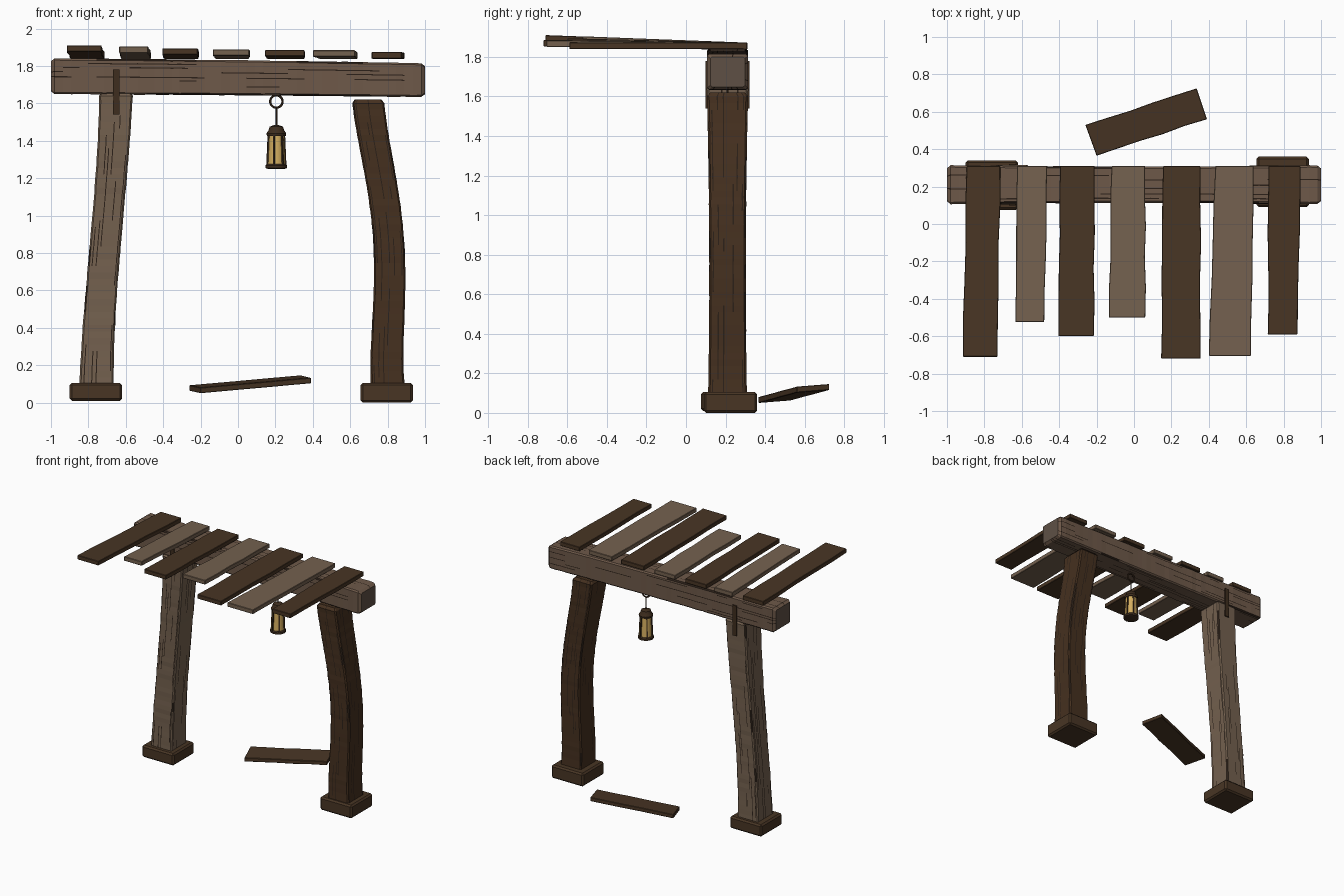
import bpy, bmesh, math, random
from mathutils import Vector, Matrix

if "Cube" in bpy.data.objects:
    bpy.data.objects.remove(bpy.data.objects["Cube"])

random.seed(7)


def material(name, r, g, b):
    def lin(c):
        c /= 255
        return c / 12.92 if c <= 0.04045 else ((c + 0.055) / 1.055) ** 2.4
    m = bpy.data.materials.new(name)
    m.diffuse_color = (lin(r), lin(g), lin(b), 1)
    m.use_nodes = True
    m.node_tree.nodes["Principled BSDF"].inputs["Base Color"].default_value = m.diffuse_color
    return m


DARK = material("dark wood", 72, 53, 36)
LIGHT = material("light wood", 116, 97, 79)
BEAM = material("beam wood", 110, 89, 73)
GRAIN = material("wood grain", 43, 32, 24)
POST = material("brown wood", 69, 48, 31)
ENDS = material("end grain", 94, 80, 69)
IRON = material("rusty iron", 62, 45, 30)
GLASS = material("lantern glow", 212, 174, 96)


def finish(name, bm, mats, bevel=0, smooth=False):
    bmesh.ops.recalc_face_normals(bm, faces=bm.faces)
    me = bpy.data.meshes.new(name)
    bm.to_mesh(me)
    bm.free()
    ob = bpy.data.objects.new(name, me)
    bpy.context.collection.objects.link(ob)
    for m in mats:
        me.materials.append(m)
    if bevel:
        mod = ob.modifiers.new("worn edges", "BEVEL")
        mod.width, mod.segments = bevel, 1
    if smooth:
        bpy.ops.object.select_all(action='DESELECT')
        ob.select_set(True)
        bpy.context.view_layer.objects.active = ob
        bpy.ops.object.shade_smooth_by_angle(angle=math.radians(40))
    return ob


def curve_at(points, s):
    # smooth curve through (position, offset) points
    total = 0
    for i, (si, ci) in enumerate(points):
        for j, (sj, _) in enumerate(points):
            if j != i:
                ci *= (s - sj) / (si - sj)
        total += ci
    return total


def timber(name, center, half_u, half_v, place, wood, ends, density, rings=44):
    """Bent, chamfered timber whose narrow strips carry random grain marks."""
    s0, s1 = center[0][0], center[-1][0]
    # unit cross-section: wide and narrow strips on every side, chamfered corners
    cuts = [-0.9]
    for k in range(7):
        base = -0.9 + 1.8 * (k + 0.35 + 0.4 * random.random()) / 7.2
        cuts += [base, base + 0.06]
    cuts.append(0.9)
    ring, narrow = [], []
    for a in range(4):
        ca, sa = round(math.cos(a * math.pi / 2)), round(math.sin(a * math.pi / 2))
        for i, t in enumerate(cuts):
            ring.append((ca + t * -sa, sa + t * ca))
            narrow.append(i % 2 == 1 or i == len(cuts) - 1)
    n = len(ring)
    levels = [s0] + [s0 + 0.02 + (s1 - s0 - 0.04) * i / rings for i in range(rings + 1)] + [s1]
    bm = bmesh.new()
    rows = []
    for k, s in enumerate(levels):
        f = 0.84 if k in (0, len(levels) - 1) else 1 + random.uniform(-0.012, 0.012)
        c, hu, hv = curve_at(center, s), curve_at(half_u, s), curve_at(half_v, s)
        rows.append([bm.verts.new(place(s, c + u * hu * f, v * hv * f)) for u, v in ring])
    for i in range(n):
        marked, left = False, 0
        for k in range(len(levels) - 1):
            if left == 0:
                marked = random.random() < density
                left = random.randint(2, 9)
            left -= 1
            j = (i + 1) % n
            f = bm.faces.new((rows[k][i], rows[k][j], rows[k + 1][j], rows[k + 1][i]))
            f.material_index = 1 if narrow[i] and marked else 0
    for row in (rows[0], rows[-1]):
        bm.faces.new(row).material_index = 2
    return finish(name, bm, [wood, GRAIN, ends])


def board(name, corners, thick, mat):
    # slightly rough board from four lower corners (loop order), cut along its length
    bm = bmesh.new()
    a, b, c, d = [Vector(p) for p in corners]
    rows = []
    for i in range(6):
        t = i / 5
        w = (c - b).normalized() * 0
        p, q = a.lerp(b, t), d.lerp(c, t)
        side = (q - p).normalized()
        j = 0 if i in (0, 5) else 0.004
        p = p + side * random.uniform(-j, j)
        q = q + side * random.uniform(-j, j)
        up = Vector((0, 0, thick))
        rows.append([bm.verts.new(v) for v in (p, q, q + up, p + up)])
    for r, s in zip(rows, rows[1:]):
        for i in range(4):
            j = (i + 1) % 4
            bm.faces.new((r[i], r[j], s[j], s[i]))
    bm.faces.new(rows[0])
    bm.faces.new(rows[-1])
    return finish(name, bm, [mat], 0.003)


def box(name, lo, hi, mat, bevel=0):
    bm = bmesh.new()
    lo, hi = Vector(lo), Vector(hi)
    bmesh.ops.create_cube(bm, size=1, matrix=Matrix.Translation((lo + hi) / 2)
                          @ Matrix.Diagonal((*(hi - lo), 1)))
    return finish(name, bm, [mat], bevel)


def lathe(name, profile, at, mat, sides=12):
    # closed turned shape from (radius, height) points
    bm = bmesh.new()
    rows = [[bm.verts.new((at[0] + r * math.cos(2 * math.pi * i / sides),
                           at[1] + r * math.sin(2 * math.pi * i / sides), z))
             for i in range(sides)] for r, z in profile]
    for r, s in zip(rows, rows[1:]):
        for i in range(sides):
            j = (i + 1) % sides
            bm.faces.new((r[i], r[j], s[j], s[i]))
    bm.faces.new(rows[0])
    bm.faces.new(rows[-1])
    return finish(name, bm, [mat], smooth=sides > 8)


YC = 0.21

# main beam and the two bent posts
timber("beam", [(-1, 1.745), (0, 1.737), (1, 1.724)], [(-1, 0.096), (0, 0.094), (1, 0.09)],
       [(-1, 0.105), (0, 0.097), (1, 0.104)], lambda s, u, v: (s, YC + v, u), BEAM, ENDS, 0.3)
upright = lambda s, u, v: (u, YC + v, s)
depth = [(0.08, 0.098), (0.9, 0.093), (1.66, 0.105)]
timber("left_post", [(0.08, -0.757), (0.6, -0.73), (1.1, -0.687), (1.66, -0.652)],
       [(0.08, 0.092), (0.9, 0.083), (1.66, 0.09)], depth, upright, LIGHT, ENDS, 0.28)
timber("right_post", [(0.08, 0.802), (0.6, 0.81), (1.0, 0.793), (1.3, 0.745), (1.62, 0.695)],
       [(0.08, 0.09), (0.9, 0.083), (1.62, 0.086)], depth, upright, POST, POST, 0.33)

# foot blocks
box("left_foot", (-0.9, 0.075, 0.01), (-0.62, 0.34, 0.105), DARK, 0.012)
box("right_foot", (0.655, 0.09, 0), (0.935, 0.36, 0.105), DARK, 0.012)

# roof planks: back x range, front x range, front y, front underside height
planks = [(-0.895, -0.715, -0.915, -0.73, -0.71, 1.876),
          (-0.625, -0.465, -0.635, -0.48, -0.525, 1.870),
          (-0.395, -0.21, -0.405, -0.215, -0.60, 1.860),
          (-0.12, 0.06, -0.135, 0.06, -0.50, 1.855),
          (0.155, 0.355, 0.145, 0.355, -0.72, 1.852),
          (0.435, 0.64, 0.40, 0.625, -0.705, 1.850),
          (0.72, 0.89, 0.715, 0.875, -0.59, 1.840)]
for i, (b0, b1, f0, f1, y, z) in enumerate(planks):
    board(f"roof_plank_{i + 1}", [(b0, 0.31, 1.838), (f0, y, z), (f1, y, z), (b1, 0.31, 1.838)],
          0.034, LIGHT if i % 2 else DARK)

# fallen plank behind the frame
board("fallen_plank", [(-0.2, 0.365, 0.05), (0.39, 0.56, 0.103),
                       (0.335, 0.725, 0.116), (-0.26, 0.53, 0.063)], 0.03, DARK)

# iron straps joining the beam to the left post, front and back
for side, y in (("front", 0.103), ("back", 0.317)):
    box(f"{side}_strap", (-0.668, y - 0.005, 1.54), (-0.633, y + 0.005, 1.78), IRON)

# hanging lantern
LX = 0.205
bpy.ops.mesh.primitive_torus_add(major_radius=0.033, minor_radius=0.006, major_segments=20,
                                 minor_segments=6, location=(LX, YC, 1.61),
                                 rotation=(math.pi / 2, 0, 0))
ring = bpy.context.object
ring.name = "lantern_ring"
ring.data.materials.append(IRON)
lathe("lantern_rod", [(0.005, 1.47), (0.005, 1.58)], (LX, YC), IRON, 6)
lathe("lantern_cap", [(0.05, 1.425), (0.053, 1.44), (0.042, 1.455), (0.036, 1.475), (0.015, 1.483)],
      (LX, YC), IRON)
lathe("lantern_glass", [(0.048, 1.265), (0.041, 1.43)], (LX, YC), GLASS)
lathe("lantern_base", [(0.045, 1.25), (0.058, 1.254), (0.058, 1.268), (0.05, 1.276)], (LX, YC), IRON)

# lantern cage bars
bm = bmesh.new()
for i in range(6):
    a = 2 * math.pi * i / 6 + 0.25
    lean = Matrix.Rotation(a, 4, 'Z') @ Matrix.Translation((0.047, 0, 0)) @ Matrix.Rotation(-0.045, 4, 'Y')
    bmesh.ops.create_cube(bm, size=1, matrix=Matrix.Translation((LX, YC, 1.35)) @ lean
                          @ Matrix.Diagonal((0.008, 0.009, 0.165, 1)))
finish("lantern_bars", bm, [IRON])
